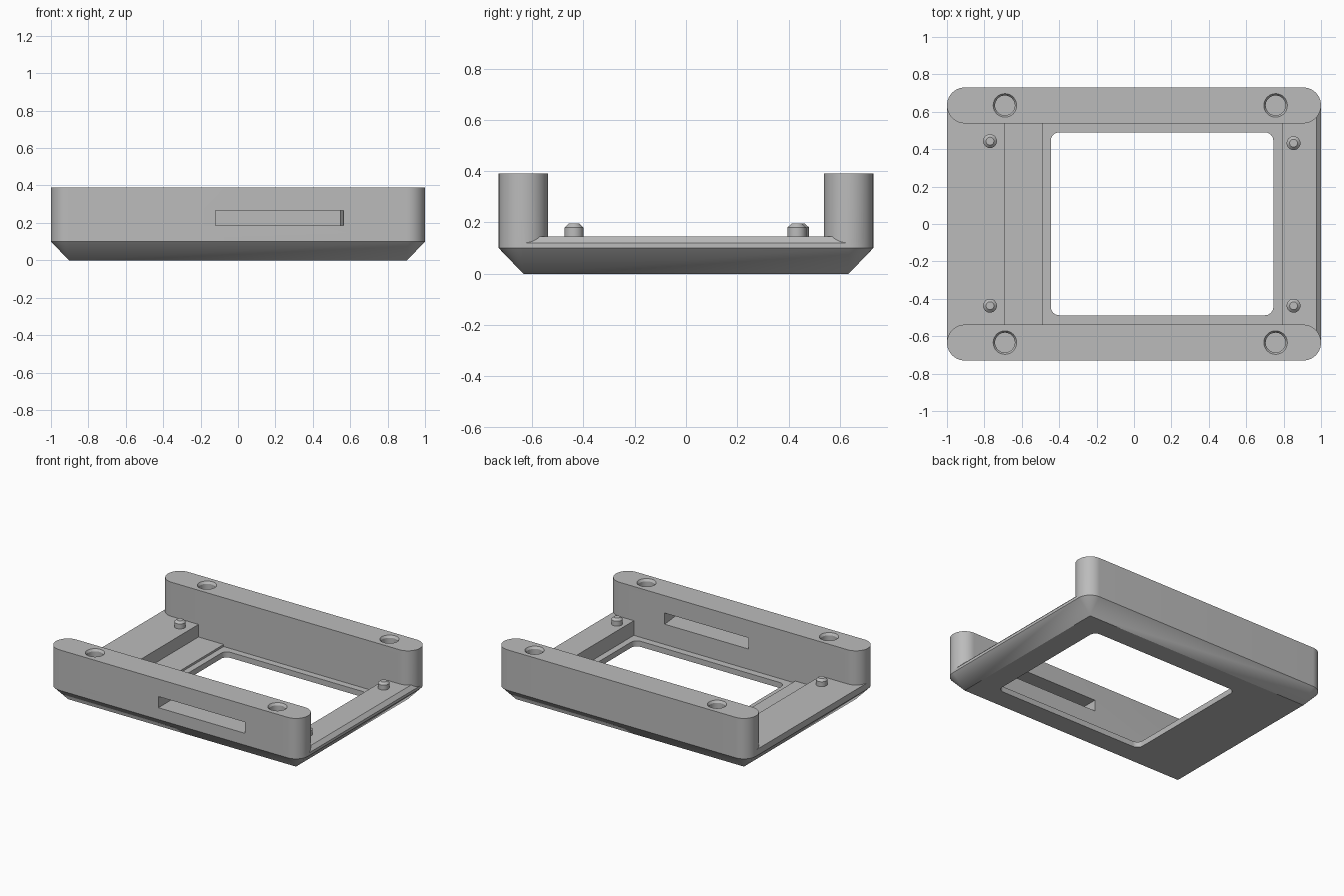
import bpy, bmesh, math

if "Cube" in bpy.data.objects:
    bpy.data.objects.remove(bpy.data.objects["Cube"])

grey = bpy.data.materials.new("plain grey")
grey.use_nodes = True
colour = (0.5, 0.5, 0.5, 1)
grey.diffuse_color = colour
grey.node_tree.nodes["Principled BSDF"].inputs["Base Color"].default_value = colour


def rounded(x0, x1, y0, y1, r, steps=16):
    """Rounded rectangle outline, counter-clockwise."""
    corners = [(x1 - r, y1 - r), (x0 + r, y1 - r), (x0 + r, y0 + r), (x1 - r, y0 + r)]
    pts = []
    for q, (cx, cy) in enumerate(corners):
        for i in range(steps + 1):
            a = math.pi / 2 * (q + i / steps)
            pts.append((cx + r * math.cos(a), cy + r * math.sin(a)))
    return pts


def loft(name, rings):
    """Solid through (outline, z) rings of equal point count."""
    bm = bmesh.new()
    loops = [[bm.verts.new((x, y, z)) for x, y in pts] for pts, z in rings]
    n = len(loops[0])
    for a, b in zip(loops, loops[1:]):
        for i in range(n):
            j = (i + 1) % n
            bm.faces.new((a[i], a[j], b[j], b[i]))
    bm.faces.new(loops[0][::-1])
    bm.faces.new(loops[-1])
    bmesh.ops.remove_doubles(bm, verts=bm.verts, dist=1e-5)
    bmesh.ops.recalc_face_normals(bm, faces=bm.faces)
    mesh = bpy.data.meshes.new(name)
    bm.to_mesh(mesh)
    bm.free()
    mesh.materials.append(grey)
    ob = bpy.data.objects.new(name, mesh)
    bpy.context.collection.objects.link(ob)
    return ob


def box(name, x0, x1, y0, y1, z0, z1):
    pts = [(x0, y0), (x1, y0), (x1, y1), (x0, y1)]
    return loft(name, [(pts, z0), (pts, z1)])


def turned(name, x, y, profile, n=32):
    """Round solid from (radius, z) pairs."""
    def ring(r):
        return [(x + r * math.cos(math.tau * i / n), y + r * math.sin(math.tau * i / n))
                for i in range(n)]
    return loft(name, [(ring(r), z) for r, z in profile])


def combine(target, tool, operation):
    mod = target.modifiers.new("join", "BOOLEAN")
    mod.operation = operation
    mod.solver = "EXACT"
    mod.object = tool
    tool.hide_render = True
    bpy.context.view_layer.objects.active = target
    bpy.ops.object.modifier_apply(modifier=mod.name)
    bpy.data.objects.remove(tool)


W, D, R = 1.0, 0.73, 0.096
TOP, PLATE, BEVEL = 0.39, 0.145, 0.1
INNER = D - 2 * R

# Base plate with sloping underside
outline = rounded(-W, W, -D, D, R)
foot = rounded(R - W, W - R, R - D, D - R, 0)
frame = loft("frame", [(foot, 0), (outline, BEVEL), (outline, PLATE)])

# Bevel along the right-hand top edge of the plate
edge = [(W - 0.025, -1), (W + 0.1, -1), (W + 0.1, 1), (W - 0.025, 1)]
low = [(W, -1), (W + 0.1, -1), (W + 0.1, 1), (W, 1)]
combine(frame, loft("edge_cutter", [(low, 0.12), (edge, PLATE), (edge, 0.2)]), "DIFFERENCE")

# Stepped recess and window
combine(frame, box("recess", -0.69, 0.79, -INNER, INNER, 0.055, 0.5), "DIFFERENCE")
combine(frame, box("inner_recess", -0.49, 0.79, -INNER, INNER, 0.04, 0.5), "DIFFERENCE")
window = rounded(-0.445, 0.745, -0.488, 0.49, 0.045, 8)
combine(frame, loft("window_cutter", [(window, -0.1), (window, 0.3)]), "DIFFERENCE")

# Round-ended side rails with blind screw holes
for side in (-1, 1):
    y = side * (D - R)
    stadium = rounded(-W, W, y - R, y + R, R)
    rail = loft("rail", [(stadium, BEVEL), (stadium, TOP)])
    for x in (-0.69, 0.757):
        hole = turned("hole", x, y, [(0.053, 0.2), (0.053, TOP - 0.015), (0.063, TOP), (0.063, 0.5)])
        combine(rail, hole, "DIFFERENCE")
    if side < 0:
        # Slot through the front rail, one end slanted
        z0, z1 = 0.185, 0.265
        slot = [(-0.12, -D - 0.01), (0.566, -D - 0.01), (0.545, 0.01 - INNER), (-0.12, 0.01 - INNER)]
        combine(rail, loft("slot", [(slot, z0), (slot, z1)]), "DIFFERENCE")
    combine(frame, rail, "UNION")

# Locating pins
pins = [turned("locating_pin", x, y, [(0.037, 0.13), (0.037, 0.18), (0.021, 0.195)])
        for x, y in ((-0.77, 0.443), (-0.77, -0.437), (0.853, 0.432), (0.853, -0.437))]

bpy.ops.object.select_all(action="DESELECT")
for ob in [frame] + pins:
    ob.select_set(True)
bpy.context.view_layer.objects.active = frame
bpy.ops.object.shade_smooth_by_angle(angle=math.radians(30))
